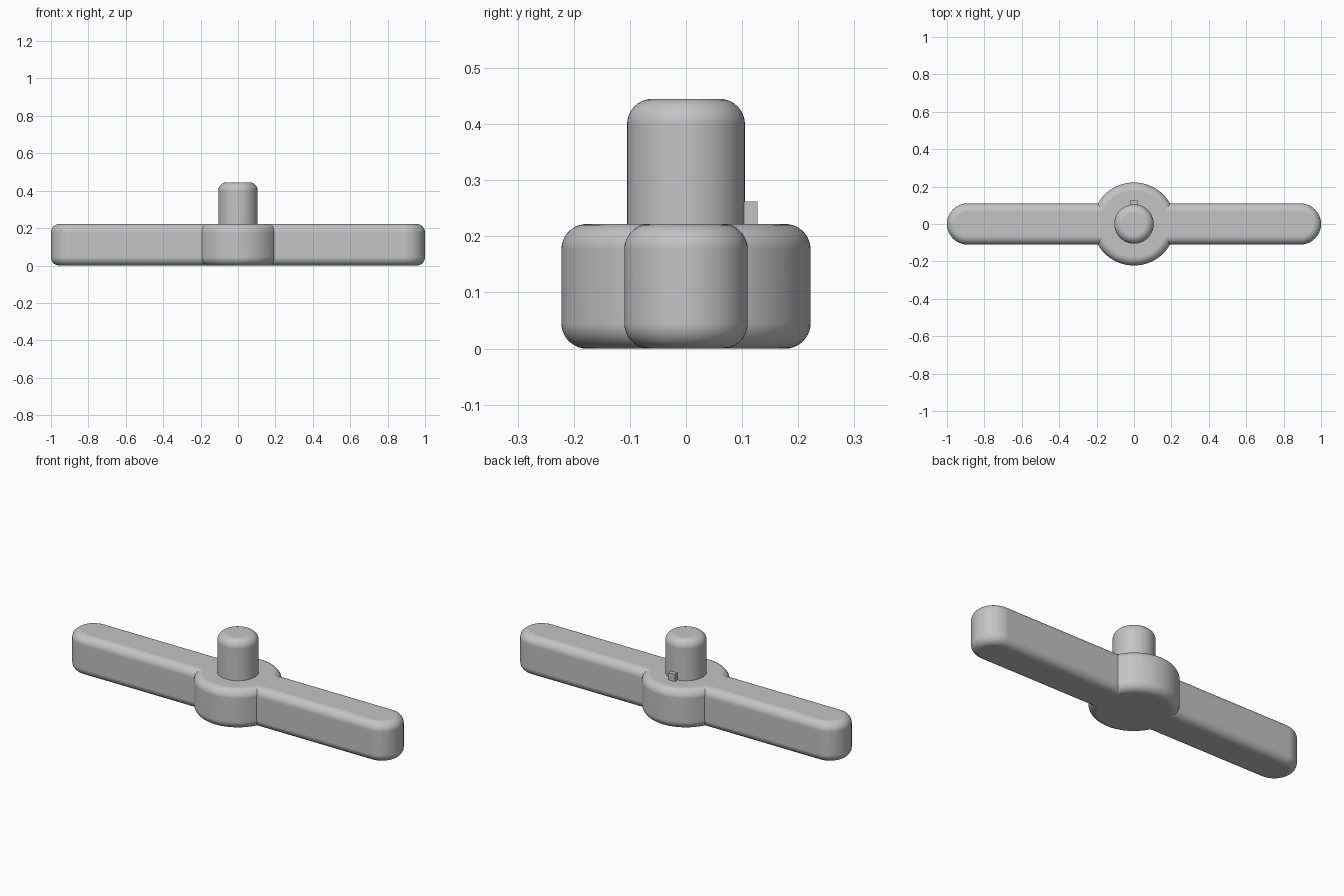
import bpy
import bmesh
from math import asin, cos, sin, pi

cube = bpy.data.objects.get("Cube")
if cube:
    bpy.data.objects.remove(cube, do_unlink=True)

HEIGHT = 0.222
HUB_R = 0.222
BAR_HALF = 0.11
POST_R = 0.105
POST_TOP = 0.445
FILLET = 0.045
STEPS = 10

grey = bpy.data.materials.new("plain grey")
grey.use_nodes = True
grey.diffuse_color = (0.55, 0.55, 0.55, 1)
grey.node_tree.nodes["Principled BSDF"].inputs["Base Color"].default_value = grey.diffuse_color


def arc(cx, r, start, end, n):
    """Points on a circle centred on the x axis."""
    angles = [start + (end - start) * i / n for i in range(n + 1)]
    return [(cx + r * cos(a), r * sin(a)) for a in angles]


def bar_outline(d):
    """Round-ended bar joined with the hub, shrunk inward by d."""
    w, r = BAR_HALF - d, HUB_R - d
    corner = asin(w / r)
    end_x = 1 - BAR_HALF
    return (arc(end_x, w, -pi / 2, pi / 2, 32)
            + arc(0, r, corner, pi - corner, 48)
            + arc(-end_x, w, pi / 2, 3 * pi / 2, 32)
            + arc(0, r, pi + corner, 2 * pi - corner, 48))


def post_outline(d):
    return arc(0, POST_R - d, 0, 2 * pi, 64)[:-1]


def fillet(z, direction):
    """(inset, height) steps running from the side wall to the flat face."""
    angles = [pi / 2 * i / STEPS for i in range(STEPS + 1)]
    return [(FILLET * (1 - cos(a)), z + direction * FILLET * (sin(a) - 1)) for a in angles]


def finish(name, bm):
    bmesh.ops.recalc_face_normals(bm, faces=bm.faces)
    mesh = bpy.data.meshes.new(name)
    bm.to_mesh(mesh)
    bm.free()
    mesh.materials.append(grey)
    obj = bpy.data.objects.new(name, mesh)
    bpy.context.collection.objects.link(obj)
    return obj


def loft(name, outline, profile):
    """Stack outlines along the profile, cap both ends and smooth."""
    bm = bmesh.new()
    rings = [[bm.verts.new((x, y, z)) for x, y in outline(d)] for d, z in profile]
    for low, high in zip(rings, rings[1:]):
        for i in range(len(low)):
            bm.faces.new((low[i - 1], low[i], high[i], high[i - 1]))
    bm.faces.new(rings[0])
    bm.faces.new(rings[-1])
    obj = finish(name, bm)
    bpy.ops.object.select_all(action="DESELECT")
    obj.select_set(True)
    bpy.context.view_layer.objects.active = obj
    bpy.ops.object.shade_smooth_by_angle(angle=pi / 6)
    normals = obj.modifiers.new("flat caps", "WEIGHTED_NORMAL")
    normals.keep_sharp = True
    return obj


# Crossbar with its central hub, rounded above and below
loft("bar_and_hub", bar_outline, fillet(0, -1)[::-1] + fillet(HEIGHT, 1))

# Upright post with a rounded top
loft("post", post_outline, [(0, HEIGHT - 0.02)] + fillet(POST_TOP, 1))

# Small square key behind the post
bm = bmesh.new()
bmesh.ops.create_cube(bm, size=1)
key = finish("key", bm)
key.scale = (0.04, 0.04, 0.06)
key.location = (0, 0.107, 0.232)
